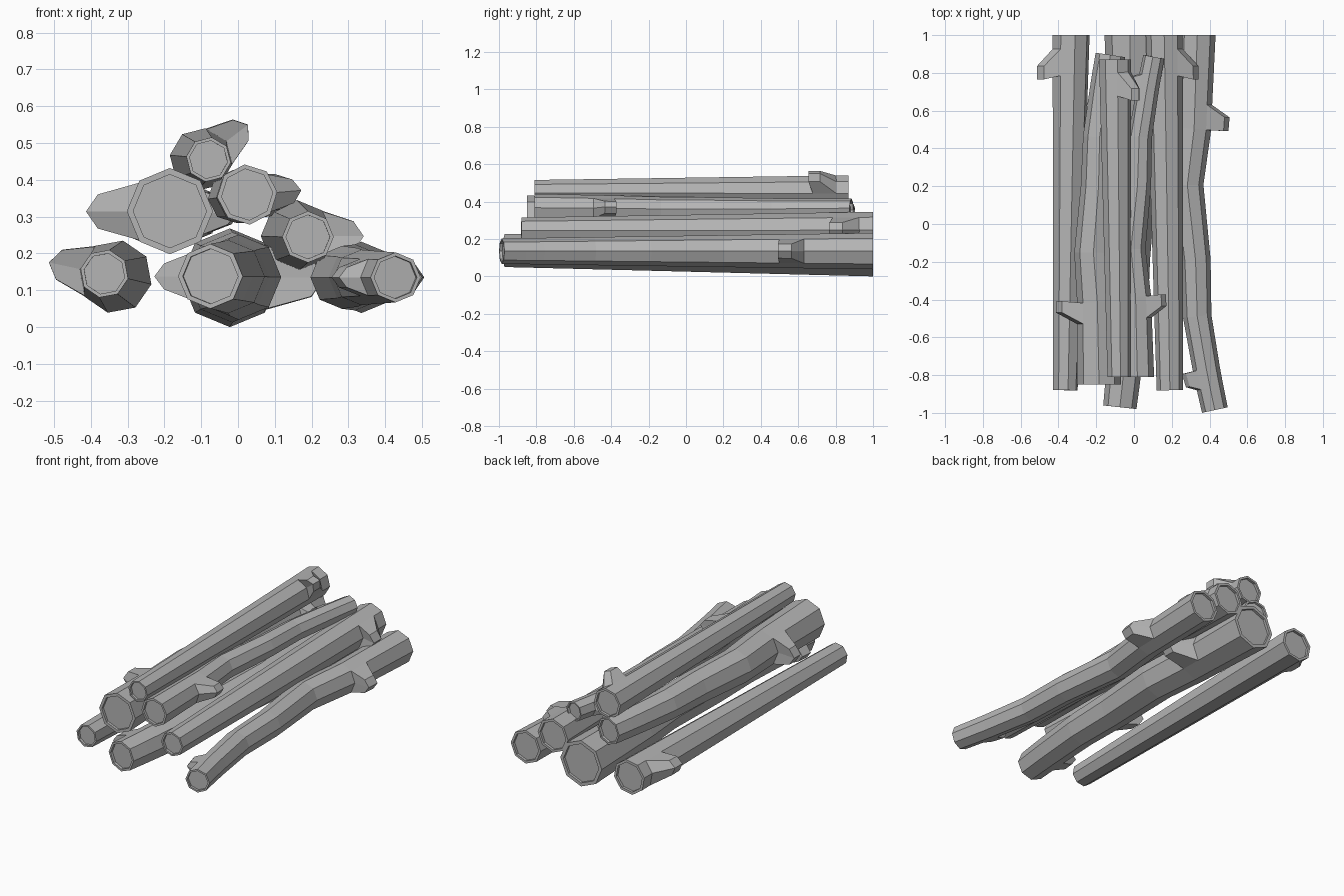
import bpy
import bmesh
from math import cos, sin, pi, radians
from mathutils import Vector

cube = bpy.data.objects.get("Cube")
if cube:
    bpy.data.objects.remove(cube)

SIDES = 8

wood = bpy.data.materials.new("grey_wood")
wood.use_nodes = True
wood.diffuse_color = (0.46, 0.46, 0.46, 1)
wood.node_tree.nodes["Principled BSDF"].inputs["Base Color"].default_value = (0.46, 0.46, 0.46, 1)

# Sideways bow of a crooked log: (fraction from thick to thin end, offset)
CROOKED = [(0, 0), (0.185, -0.03), (0.25, -0.04), (0.4, -0.09), (0.6, -0.065),
           (0.75, -0.07), (0.89, -0.035), (0.94, -0.02), (1, 0)]
STRAIGHT = [(0, 0), (0.04, 0), (0.115, 0), (1, 0)]


def grow_branch(bm, faces, out, lean, tangent_scale, length_scale):
    """Pull a patch of side faces outward into a tapered stub."""
    bmesh.ops.inset_region(bm, faces=faces, thickness=0.0005)
    verts = list({v for f in faces for v in f.verts})
    mid = sum((v.co for v in verts), Vector()) / len(verts)
    side = Vector((-out.z, 0, out.x)).normalized()
    for v in verts:
        d = v.co - mid
        across, along = d.dot(side), d.y
        rest = d - side * across - Vector((0, along, 0))
        v.co = mid + out + rest + side * across * tangent_scale
        v.co.y += along * length_scale + lean


def log(name, thick, thin, r_thick, r_thin, path, bow=0.0, angle=0.0, stubs=()):
    """Loft octagon rings from the thick end to the thin end, then add stubs."""
    thick, thin = Vector(thick), Vector(thin)
    turn = radians(angle)
    out = Vector((cos(turn), 0, sin(turn)))
    centres = [thick.lerp(thin, u) + out * w * bow for u, w in path]
    bm = bmesh.new()
    rings = []
    for i, c in enumerate(centres):
        r = r_thick + (r_thin - r_thick) * path[i][0]
        tilt = Vector()
        if i:
            step = centres[min(i + 1, len(centres) - 1)] - centres[i - 1]
            tilt = step / step.y
        ring = []
        for k in range(SIDES):
            a = turn + 2 * pi * k / SIDES
            dx, dz = r * cos(a), r * sin(a)
            ring.append(bm.verts.new(c + Vector((dx, -tilt.x * dx - tilt.z * dz, dz))))
        rings.append(ring)
    grid = [[bm.faces.new((a[k], a[(k + 1) % SIDES], b[(k + 1) % SIDES], b[k]))
             for k in range(SIDES)] for a, b in zip(rings, rings[1:])]
    caps = [bm.faces.new(rings[0]), bm.faces.new(rings[-1])]
    bmesh.ops.recalc_face_normals(bm, faces=bm.faces[:])

    # Recessed end grain
    for cap, r in zip(caps, (r_thick, r_thin)):
        bmesh.ops.inset_region(bm, faces=[cap], thickness=0.15 * r)
        bmesh.ops.inset_region(bm, faces=[cap], thickness=0, depth=-0.015)

    # Broken branch stubs, two faces wide
    toward_thin = 1 if thin.y > thick.y else -1
    for segment, spoke, reach, lean, ts, ls in stubs:
        a = turn + 2 * pi * spoke / SIDES
        patch = [grid[segment][spoke - 1], grid[segment][spoke]]
        grow_branch(bm, patch, Vector((cos(a), 0, sin(a))) * reach, lean * toward_thin, ts, ls)

    bmesh.ops.recalc_face_normals(bm, faces=bm.faces[:])
    mesh = bpy.data.meshes.new(name)
    bm.to_mesh(mesh)
    bm.free()
    mesh.materials.append(wood)
    bpy.context.collection.objects.link(bpy.data.objects.new(name, mesh))


def straight_log(name, thick, thin, r_thick, r_thin, angle):
    stub = (1, 0, 0.85 * r_thick, 0.055, 0.6, 0.5)
    log(name, thick, thin, r_thick, r_thin, STRAIGHT, 0, angle, [stub])


def crooked_log(name, thick, thin, r_thick, r_thin, bow, angle):
    big = (1, 0, 0.95 * r_thick, 0.035, 0.6, 0.55)
    small = (6, 4, 0.85 * r_thin, 0, 0.55, 0.7)
    log(name, thick, thin, r_thick, r_thin, CROOKED, bow, angle, [big, small])


# Straight logs
straight_log("lower_right_log", (-0.333, 1, 0.137), (-0.363, -0.88, 0.145), 0.1, 0.066, 168)
straight_log("upper_left_log", (0.16, 1, 0.247), (0.19, -0.88, 0.245), 0.098, 0.07, 0)
straight_log("top_log", (-0.1, 0.87, 0.455), (-0.08, -0.81, 0.455), 0.086, 0.061, 37)

# Crooked logs
crooked_log("lower_left_log", (0.335, 1, 0.135), (0.428, -0.985, 0.135), 0.097, 0.068, 1.0, 0)
crooked_log("lower_middle_log", (-0.022, 1, 0.134), (-0.075, -0.97, 0.138), 0.134, 0.088, -0.5, 0)
crooked_log("upper_right_log", (-0.185, -0.85, 0.315), (-0.125, 0.895, 0.31), 0.117, 0.078, -0.6, 180)
crooked_log("upper_middle_log", (0.025, -0.81, 0.36), (0.105, 0.885, 0.36), 0.082, 0.056, 0.75, 5)
